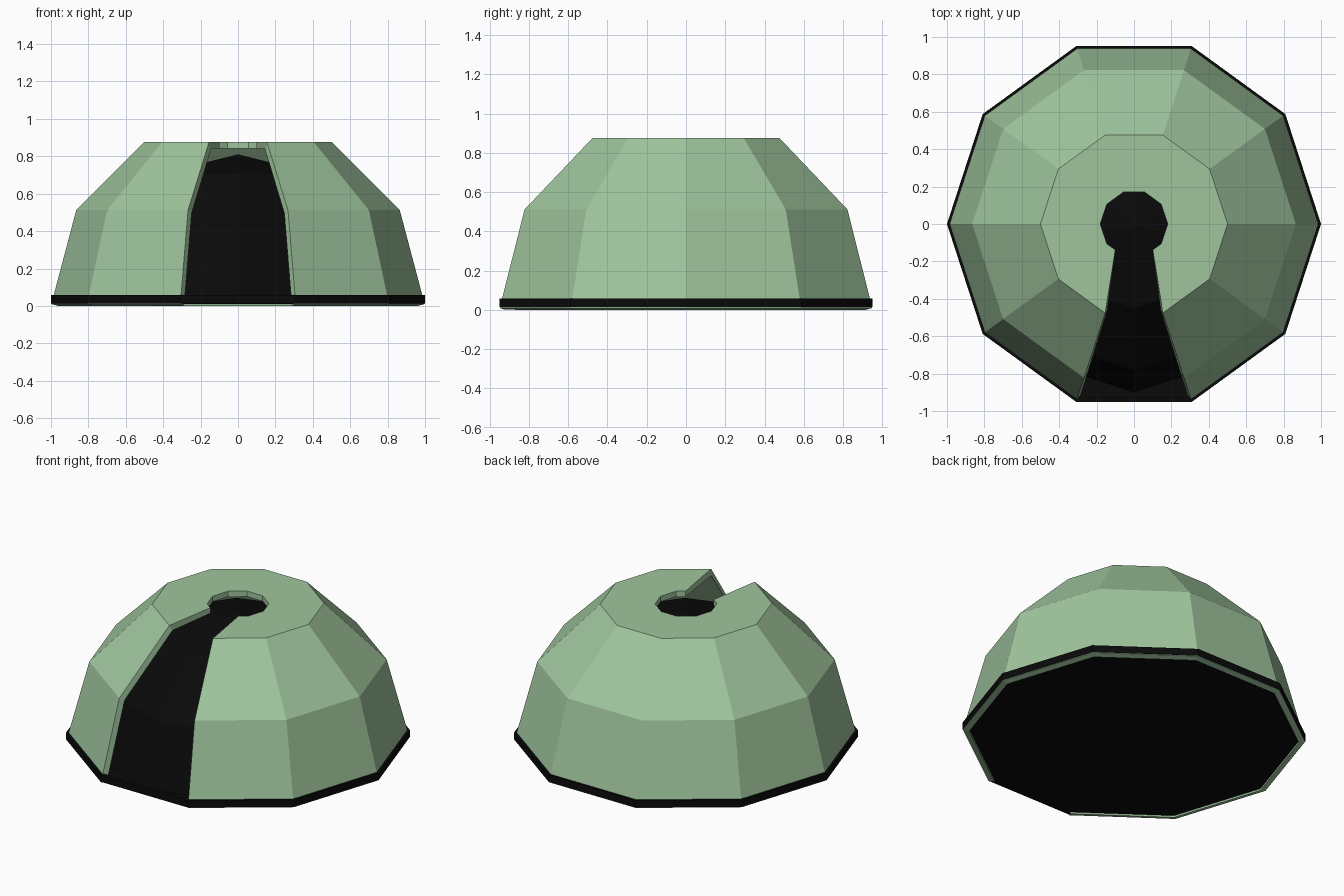
import bpy, bmesh
from math import sin, cos, pi, radians

if "Cube" in bpy.data.objects:
    bpy.data.objects.remove(bpy.data.objects["Cube"])

SIDES = 10


def material(name, color):
    m = bpy.data.materials.new(name)
    m.diffuse_color = color
    m.use_nodes = True
    m.node_tree.nodes["Principled BSDF"].inputs["Base Color"].default_value = m.diffuse_color
    return m


GREEN = material("pale_green", (0.35, 0.56, 0.34, 1))
BLACK = material("black", (0.003, 0.003, 0.003, 1))


def add_object(name, bm, mat, thickness=0):
    bmesh.ops.recalc_face_normals(bm, faces=bm.faces)
    mesh = bpy.data.meshes.new(name)
    bm.to_mesh(mesh)
    bm.free()
    obj = bpy.data.objects.new(name, mesh)
    bpy.context.collection.objects.link(obj)
    mesh.materials.append(mat)
    if thickness:
        mod = obj.modifiers.new("thickness", 'SOLIDIFY')
        mod.thickness = thickness
        mod.offset = -1
        mod.use_even_offset = True
    return obj


def lathe(profile, skip=(), tweak=None, turn=0.0):
    """Faceted surface of revolution; radius 0 becomes a pole."""
    bm = bmesh.new()
    rings = []
    for j, (r, z) in enumerate(profile):
        if r == 0:
            rings.append([bm.verts.new((0, 0, z))] * SIDES)
            continue
        ring = []
        for i in range(SIDES):
            a = 2 * pi * i / SIDES + turn
            x, y = r * cos(a), r * sin(a)
            if tweak and (j, i) in tweak:
                x, y = tweak[(j, i)]
            ring.append(bm.verts.new((x, y, z)))
        rings.append(ring)
    for lo, hi in zip(rings, rings[1:]):
        for i in range(SIDES):
            if i in skip:
                continue
            k = (i + 1) % SIDES
            quad = [lo[i], lo[k], hi[k], hi[i]]
            bm.faces.new(list(dict.fromkeys(quad)))
    return bm


# Outer dome shell: front segment left open, round hole in the flat top
shell = lathe([(0.998, 0.01), (0.865, 0.512), (0.5, 0.877), (0.18, 0.877)],
              skip=(7,), tweak={(3, 7): (-0.1, -0.138), (3, 8): (0.1, -0.138)})
# Orient the open sheet outward before thickening inward
bmesh.ops.recalc_face_normals(shell, faces=shell.faces)
add_object("dome_shell", shell, GREEN, 0.036)

# Black band round the base
band = lathe([(1.0, 0.014), (1.0, 0.058), (0.975, 0.058), (0.975, 0.014), (1.0, 0.014)])
bmesh.ops.remove_doubles(band, verts=band.verts, dist=1e-5)
add_object("base_band", band, BLACK)

# Dark inner dome seen through the slot
steps = [radians(a) for a in (0, 30, 60)]
inner = lathe([(0.9 * cos(a), 0.02 + 0.79 * sin(a)) for a in steps] + [(0, 0.81)],
              turn=pi / SIDES)
add_object("inner_dome", inner, BLACK)

# Floor plate closing the underside
plate = lathe([(0, 0.01), (0.975, 0.01), (0.975, 0.025), (0, 0.025)])
add_object("floor_plate", plate, BLACK)
